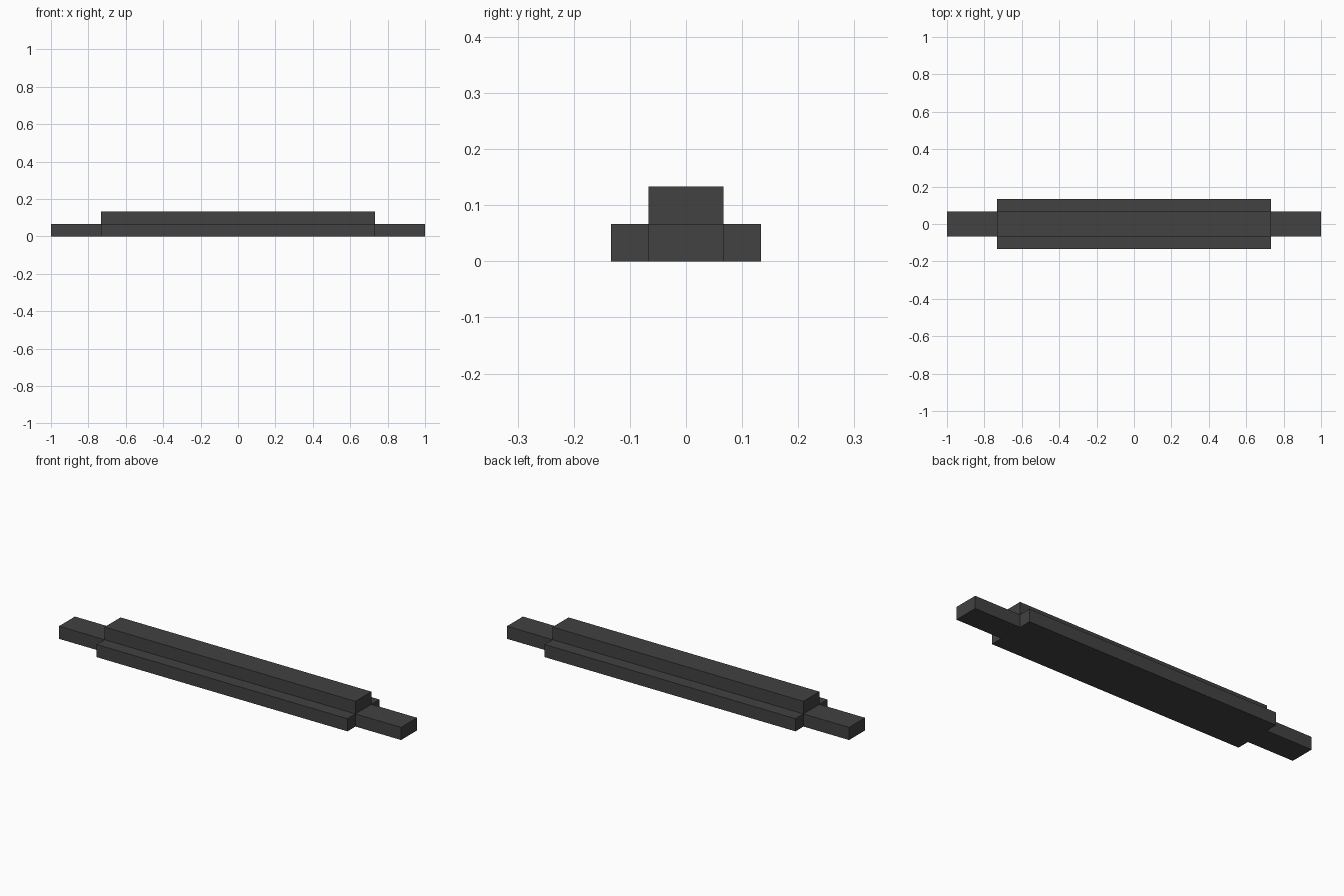
import bpy

if "Cube" in bpy.data.objects:
    bpy.data.objects.remove(bpy.data.objects["Cube"])

U = 1 / 15  # module size of the bars

mat = bpy.data.materials.new("charcoal grey")
mat.diffuse_color = (0.054, 0.054, 0.054, 1)
mat.use_nodes = True
mat.node_tree.nodes["Principled BSDF"].inputs["Base Color"].default_value = mat.diffuse_color


def box(name, half_x, y0, y1, z0, z1):
    bpy.ops.mesh.primitive_cube_add(size=1)
    ob = bpy.context.object
    ob.name = name
    ob.location = (0, (y0 + y1) / 2, (z0 + z1) / 2)
    ob.scale = (2 * half_x, y1 - y0, z1 - z0)
    bpy.ops.object.transform_apply(location=True, rotation=False, scale=True)
    ob.data.materials.append(mat)
    return ob


# long core whose ends form the tabs
box("core_bar", 1.0, -U, U, 0, U)
# shorter bar on top
box("top_bar", 11 * U, -U, U, U, 2 * U)
# shorter rails on both sides
box("front_rail", 11 * U, -2 * U, -U, 0, U)
box("back_rail", 11 * U, U, 2 * U, 0, U)
